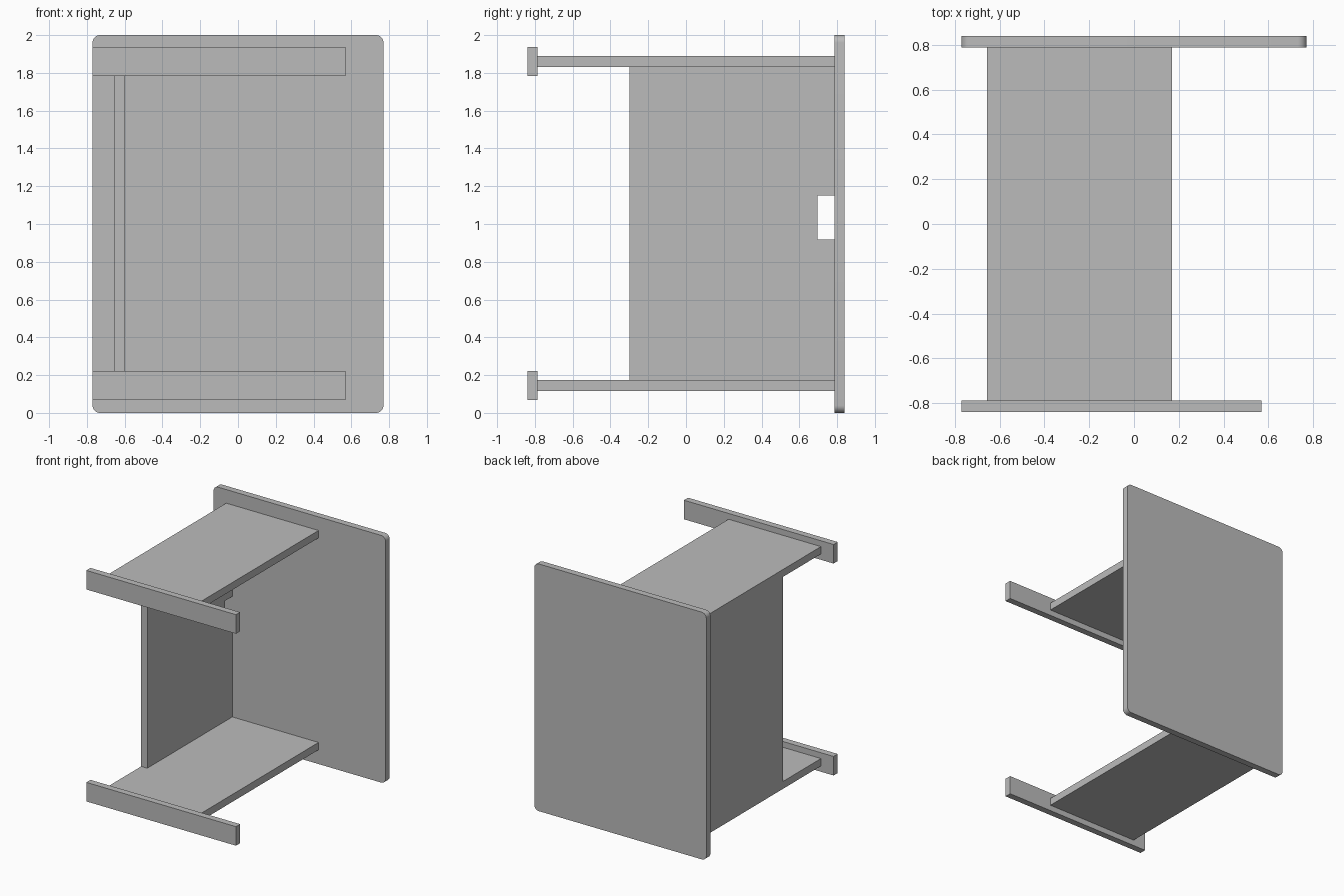
import bpy
import bmesh

cube = bpy.data.objects.get("Cube")
if cube:
    bpy.data.objects.remove(cube, do_unlink=True)

grey = bpy.data.materials.new("plain grey")
grey.use_nodes = True
colour = (0.5, 0.5, 0.5, 1)
grey.diffuse_color = colour
grey.node_tree.nodes["Principled BSDF"].inputs["Base Color"].default_value = colour


def slab(name, profile, axis, low, high, corner=0):
    """Extrude a closed profile along x or y, optionally rounding its corners."""
    def place(a, b, d):
        return (d, a, b) if axis == "x" else (a, d, b)

    bm = bmesh.new()
    face = bm.faces.new([bm.verts.new(place(a, b, low)) for a, b in profile])
    extruded = bmesh.ops.extrude_face_region(bm, geom=[face], use_keep_orig=True)
    moved = [v for v in extruded["geom"] if isinstance(v, bmesh.types.BMVert)]
    bmesh.ops.translate(bm, verts=moved, vec=place(0, 0, high - low))
    if corner:
        k = "xyz".index(axis)
        edges = [e for e in bm.edges
                 if abs(e.verts[0].co[k] - e.verts[1].co[k]) > 0.01]
        bmesh.ops.bevel(bm, geom=edges, offset=corner, segments=8,
                        profile=0.5, affect="EDGES")
    bmesh.ops.recalc_face_normals(bm, faces=bm.faces)
    mesh = bpy.data.meshes.new(name)
    bm.to_mesh(mesh)
    bm.free()
    mesh.materials.append(grey)
    obj = bpy.data.objects.new(name, mesh)
    bpy.context.collection.objects.link(obj)
    return obj


def rect(a0, a1, b0, b1):
    return [(a0, b0), (a1, b0), (a1, b1), (a0, b1)]


# Desk top with rounded corners, standing on its end
top = slab("desk_top", rect(-0.77, 0.77, 0, 2), "y", 0.787, 0.84, corner=0.04)
bpy.context.view_layer.objects.active = top
top.select_set(True)
bpy.ops.object.shade_smooth_by_angle()

# Each end has a leg panel and a foot rail
for side, z in (("lower", 0.145), ("upper", 1.86)):
    slab(side + "_leg_panel", rect(-0.657, 0.17, z - 0.03, z + 0.03),
         "y", -0.787, 0.787)
    slab(side + "_foot_rail", rect(-0.77, 0.57, z - 0.077, z + 0.077),
         "y", -0.84, -0.787)

# Back panel with a cable notch against the desk top
slab("back_panel", [(-0.3, 0.175), (0.787, 0.175), (0.787, 0.917), (0.695, 0.917),
                    (0.695, 1.15), (0.787, 1.15), (0.787, 1.83), (-0.3, 1.83)],
     "x", -0.657, -0.602)
